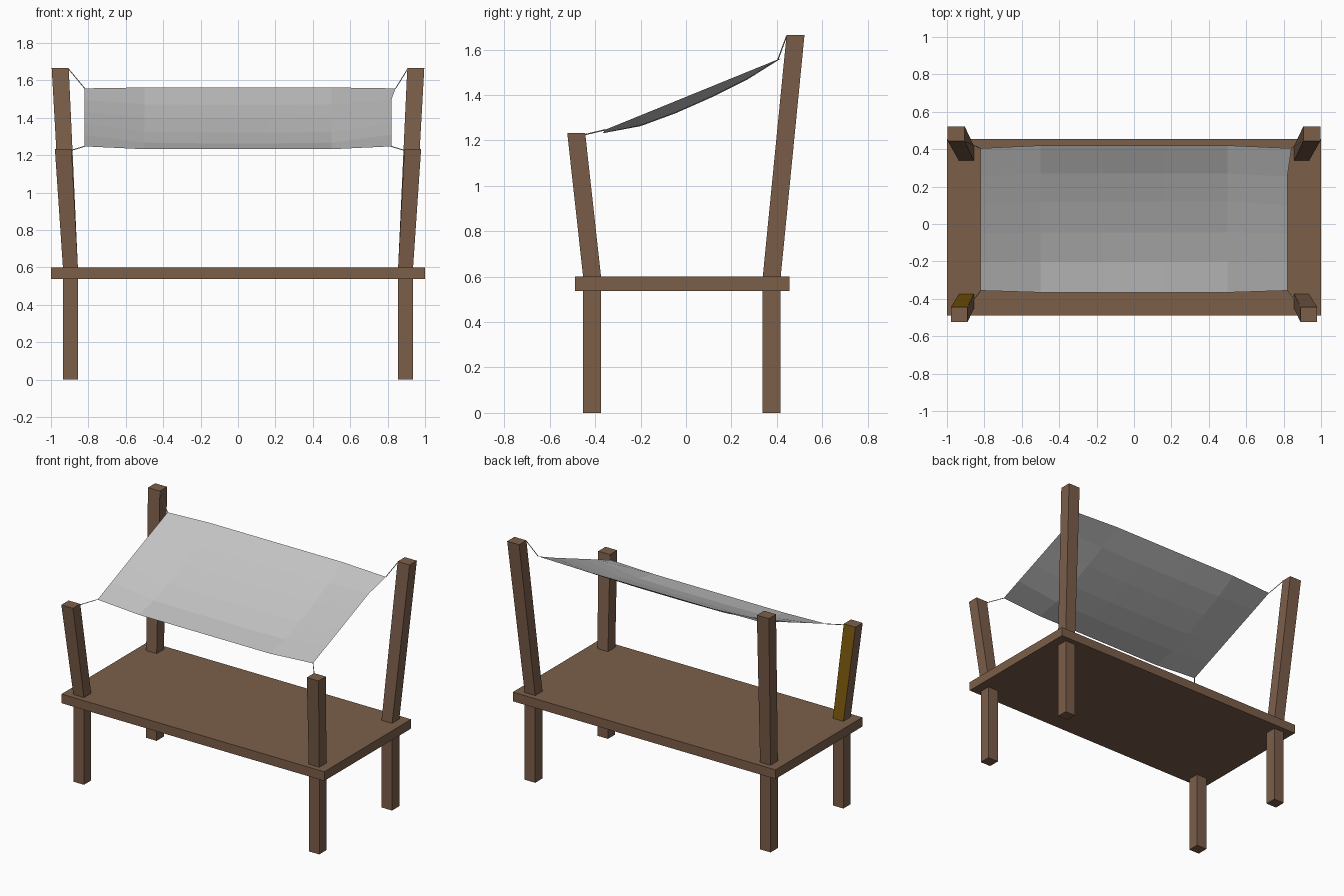
import bpy
from mathutils import Vector

if "Cube" in bpy.data.objects:
    bpy.data.objects.remove(bpy.data.objects["Cube"])


def material(name, rgb):
    m = bpy.data.materials.new(name)
    m.diffuse_color = (*rgb, 1)
    m.use_nodes = True
    m.node_tree.nodes["Principled BSDF"].inputs["Base Color"].default_value = m.diffuse_color
    return m


wood = material("brown wood", (0.20, 0.113, 0.068))
gold = material("ochre", (0.20, 0.10, 0.004))
cloth_grey = material("grey cloth", (0.55, 0.55, 0.55))


def add_mesh(name, verts, faces, mats):
    me = bpy.data.meshes.new(name)
    me.from_pydata(verts, [], faces)
    for m in mats:
        me.materials.append(m)
    ob = bpy.data.objects.new(name, me)
    bpy.context.collection.objects.link(ob)
    return ob


# Box whose lower and upper rectangles may differ: (x0, x1, y0, y1, z)
def block(name, low, high, mats):
    verts = []
    for x0, x1, y0, y1, z in (low, high):
        verts += [(x0, y0, z), (x1, y0, z), (x1, y1, z), (x0, y1, z)]
    faces = [(3, 2, 1, 0), (4, 5, 6, 7), (0, 1, 5, 4),
             (1, 2, 6, 5), (2, 3, 7, 6), (3, 0, 4, 7)]
    return add_mesh(name, verts, faces, mats)


# Thin three-sided cord between two points
def cord(name, a, b, r=0.003):
    a, b = Vector(a), Vector(b)
    d = (b - a).normalized()
    u = d.cross(Vector((0, 0, 1))).normalized() * r
    w = d.cross(u)
    ring = [u, -0.5 * u + 0.87 * w, -0.5 * u - 0.87 * w]
    verts = [p + o for p in (a, b) for o in ring]
    faces = [(0, 1, 4, 3), (1, 2, 5, 4), (2, 0, 3, 5), (2, 1, 0), (3, 4, 5)]
    add_mesh(name, verts, faces, [cloth_grey])


# Table top
block("table_top", (-1, 1, -0.49, 0.455, 0.537), (-1, 1, -0.49, 0.455, 0.60), [wood])

# Legs, leaning posts and cords at each corner
rows = {"front": ((-0.453, -0.374), (-0.523, -0.444), 1.232, (0.89, 0.979)),
        "back": ((0.338, 0.417), (0.443, 0.522), 1.665, (0.905, 0.996))}
corner = {("front", -1): (-0.82, -0.356, 1.247), ("front", 1): (0.82, -0.356, 1.247),
          ("back", -1): (-0.82, 0.405, 1.557), ("back", 1): (0.842, 0.405, 1.557)}
for row, (yb, yt, top, xt) in rows.items():
    for s, side in ((-1, "left"), (1, "right")):
        xb = sorted((s * 0.856, s * 0.936))
        xs = sorted((s * xt[0], s * xt[1]))
        block(f"{row}_{side}_leg", (*xb, *yb, 0), (*xb, *yb, 0.54), [wood])
        post = block(f"{row}_{side}_post", (*xb, *yb, 0.598), (*xs, *yt, top), [wood, gold])
        if (row, s) == ("front", -1):       # inner face is ochre
            for p in post.data.polygons:
                if p.normal.y > 0.9:
                    p.material_index = 1
        yin = yt[1] if row == "front" else yt[0]
        cord(f"{row}_{side}_cord", (s * xt[0], yin, top - 0.006), corner[row, s])

# Sagging cloth canopy, 5 x 5 panels
mid = [(-0.366, 1.232), (-0.2, 1.263), (-0.045, 1.32),
       (0.12, 1.393), (0.27, 1.468), (0.42, 1.562)]
verts = []
for j, (y, z) in enumerate(mid):
    t = j / 5
    ye, ze = -0.356 + 0.761 * t, 1.247 + 0.31 * t
    for x in (-0.82, -0.5, -0.165, 0.165, 0.5, 0.82):
        if abs(x) > 0.8:
            verts.append((0.842 if (j == 5 and x > 0) else x, ye, ze))
        else:
            k = 0.004 if abs(x) > 0.3 and 0 < j < 5 else 0
            verts.append((x, y, z + k))
faces = [(j * 6 + i, j * 6 + i + 1, j * 6 + i + 7, j * 6 + i + 6)
         for j in range(5) for i in range(5)]
add_mesh("canopy", verts, faces, [cloth_grey])
